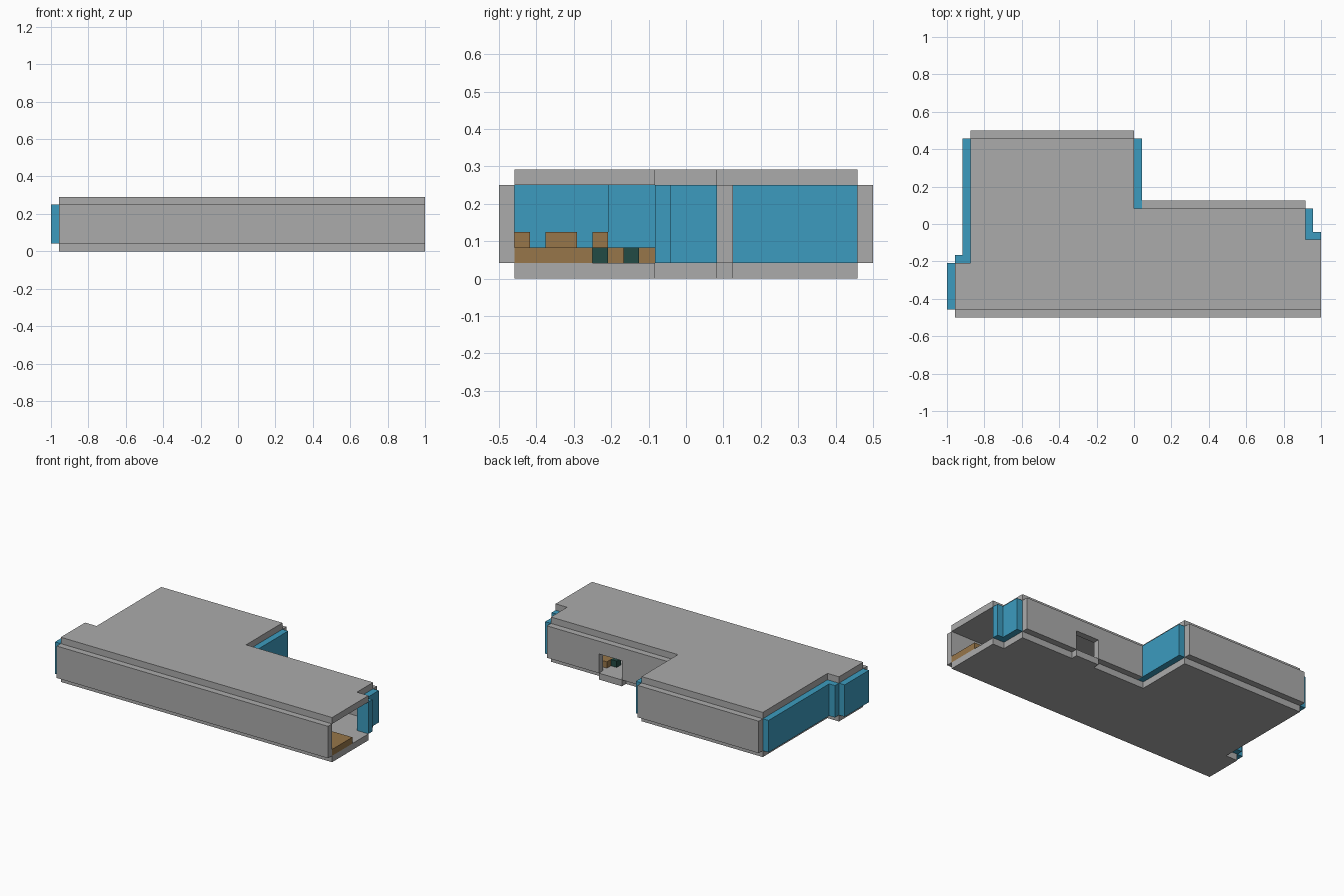
import bpy
import bmesh

U = 1 / 24  # one building module

cube = bpy.data.objects.get("Cube")
if cube:
    bpy.data.objects.remove(cube, do_unlink=True)


def material(name, rgb):
    m = bpy.data.materials.new(name)
    m.use_nodes = True
    m.diffuse_color = (*rgb, 1)
    m.node_tree.nodes["Principled BSDF"].inputs["Base Color"].default_value = (*rgb, 1)
    return m


GREY = material("concrete grey", (0.41, 0.41, 0.41))
BLUE = material("glass blue", (0.045, 0.33, 0.52))
BROWN = material("wood brown", (0.31, 0.18, 0.067))
GREEN = material("seat green", (0.016, 0.07, 0.06))


def prism(name, outline, z0, z1, mat):
    """Extrude a plan outline, given in modules, between two levels."""
    bm = bmesh.new()
    face = bm.faces.new([bm.verts.new((x * U, y * U, z0 * U)) for x, y in outline])
    top = bmesh.ops.extrude_face_region(bm, geom=[face])["geom"]
    verts = [v for v in top if isinstance(v, bmesh.types.BMVert)]
    bmesh.ops.translate(bm, verts=verts, vec=(0, 0, (z1 - z0) * U))
    bmesh.ops.recalc_face_normals(bm, faces=bm.faces)
    mesh = bpy.data.meshes.new(name)
    bm.to_mesh(mesh)
    bm.free()
    mesh.materials.append(mat)
    obj = bpy.data.objects.new(name, mesh)
    bpy.context.collection.objects.link(obj)
    return obj


def box(name, x0, x1, y0, y1, mat, z0=1, z1=6):
    return prism(name, [(x0, y0), (x1, y0), (x1, y1), (x0, y1)], z0, z1, mat)


# Floor and roof share one stepped plan
plan = [(-23, -11), (24, -11), (24, -2), (22, -2), (22, 2), (0, 2),
        (0, 11), (-21, 11), (-21, -5), (-23, -5)]
prism("floor_slab", plan, 0, 1, GREY)
prism("roof_slab", plan, 6, 7, GREY)

# Solid walls
box("front_wall", -23, 24, -12, -11, GREY)
box("wing_back_wall", -21, 0, 11, 12, GREY)

# Back wall with doorway and sill
box("back_wall_inner", 1, 9, 2, 3, GREY)
box("back_wall_outer", 13, 22, 2, 3, GREY)
box("door_lintel", 9, 13, 2, 3, GREY, 4, 6)
box("door_sill", 9, 13, 2, 3, GREY, 0, 1)

# Glazed walls
box("right_end_glass", -24, -23, -11, -5, BLUE)
prism("right_side_glass", [(-23, -5), (-21, -5), (-21, 11), (-22, 11),
                           (-22, -4), (-23, -4)], 1, 6, BLUE)
box("wing_side_glass", 0, 1, 2, 11, BLUE)
prism("left_corner_glass", [(22, -2), (24, -2), (24, -1), (23, -1),
                            (23, 2), (22, 2)], 1, 6, BLUE)

# Furniture
box("entrance_platform", 19, 24, -11, -6, BROWN, 1, 2)
box("long_counter", -8, -4, -11, -2, BROWN, 1, 2)
for i, (y0, y1) in enumerate([(-11, -10), (-9, -7), (-6, -5)]):
    box(f"counter_box_{i + 1}", -8, -6, y0, y1, BROWN, 2, 3)
box("door_table", 13, 15, -1, 1, BROWN, 1, 2)
for i, (x, y) in enumerate([(12, -1), (2, -6), (2, -4)]):
    box(f"stool_{i + 1}", x, x + 1, y, y + 1, GREEN, 1, 2)
